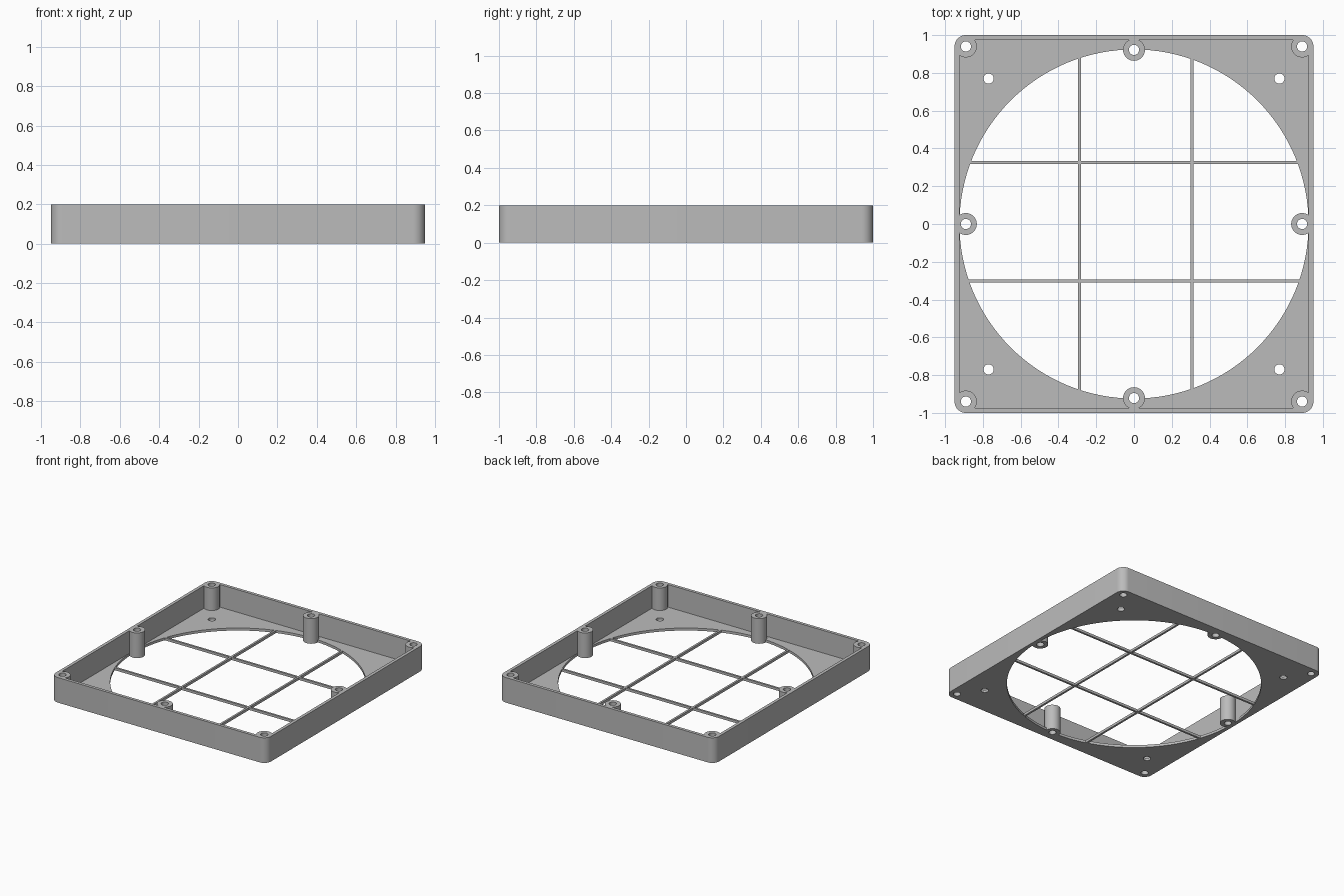
import bpy, bmesh, math

if "Cube" in bpy.data.objects:
    bpy.data.objects.remove(bpy.data.objects["Cube"])

HX, HY, H = 0.95, 1.0, 0.2        # half sizes and height
WALL, FLOOR, CORNER = 0.025, 0.02, 0.06
EPS = 0.05

grey = bpy.data.materials.new("plain_grey")
grey.use_nodes = True
colour = (0.5, 0.5, 0.5, 1)
grey.diffuse_color = colour
grey.node_tree.nodes["Principled BSDF"].inputs["Base Color"].default_value = colour


def prism(name, outline, z0, z1):
    """Extrude a closed outline from z0 to z1."""
    bm = bmesh.new()
    face = bm.faces.new([bm.verts.new((x, y, z0)) for x, y in outline])
    top = bmesh.ops.extrude_face_region(bm, geom=[face])["geom"]
    bmesh.ops.translate(bm, vec=(0, 0, z1 - z0),
                        verts=[v for v in top if isinstance(v, bmesh.types.BMVert)])
    bmesh.ops.recalc_face_normals(bm, faces=bm.faces)
    mesh = bpy.data.meshes.new(name)
    bm.to_mesh(mesh)
    bm.free()
    mesh.materials.append(grey)
    obj = bpy.data.objects.new(name, mesh)
    bpy.context.collection.objects.link(obj)
    return obj


def circle(cx, cy, r, n):
    return [(cx + r * math.cos(math.tau * i / n), cy + r * math.sin(math.tau * i / n))
            for i in range(n)]


def rounded_rect(hx, hy, r, steps=10):
    points = []
    for k, (sx, sy) in enumerate([(1, 1), (-1, 1), (-1, -1), (1, -1)]):
        for i in range(steps + 1):
            a = math.pi / 2 * (k + i / steps)
            points.append((sx * (hx - r) + r * math.cos(a), sy * (hy - r) + r * math.sin(a)))
    return points


def bar(x0, x1, y0, y1):
    return [(x0, y0), (x1, y0), (x1, y1), (x0, y1)]


def combine(target, tool, operation):
    """Apply a boolean and discard the helper."""
    tool.hide_render = True
    mod = target.modifiers.new(operation, 'BOOLEAN')
    mod.operation, mod.object, mod.solver = operation, tool, 'EXACT'
    bpy.context.view_layer.objects.active = target
    bpy.ops.object.modifier_apply(modifier=mod.name)
    bpy.data.objects.remove(tool)


# Tray with rim wall and thin floor
frame = prism("grille_frame", rounded_rect(HX, HY, CORNER), 0, H)
combine(frame, prism("cavity", rounded_rect(HX - WALL, HY - WALL, CORNER - WALL),
                     FLOOR, H + EPS), 'DIFFERENCE')

# Large round opening
R = 0.924
combine(frame, prism("opening", circle(0, 0, R, 128), -EPS, H / 2), 'DIFFERENCE')

# Crossing grille bars, ending just inside the floor ring
W = 0.008
for x in (-0.288, 0.307):
    end = math.sqrt(R * R - x * x) + 0.01
    combine(frame, prism("bar", bar(x - W, x + W, -end, end), 0, FLOOR), 'UNION')
for y in (-0.302, 0.325):
    end = math.sqrt(R * R - y * y) + 0.01
    combine(frame, prism("bar", bar(-end, end, y - W, y + W), 0, FLOOR), 'UNION')

# Screw bosses at the corners and the middle of each side
bosses = [(sx * 0.89, sy * 0.94) for sx in (-1, 1) for sy in (-1, 1)]
bosses += [(-0.89, 0), (0.89, 0), (0, -0.922), (0, 0.922)]
for x, y in bosses:
    combine(frame, prism("boss", circle(x, y, 0.058, 40), 0, H), 'UNION')

# Screw holes through the bosses and the floor
holes = bosses + [(sx * 0.77, sy * 0.77) for sx in (-1, 1) for sy in (-1, 1)]
for x, y in holes:
    combine(frame, prism("hole", circle(x, y, 0.027, 28), -EPS, H + EPS), 'DIFFERENCE')

# Smooth the round surfaces, keep the edges sharp
bpy.ops.object.select_all(action='DESELECT')
frame.select_set(True)
bpy.context.view_layer.objects.active = frame
bpy.ops.object.shade_smooth_by_angle(angle=math.radians(30))
